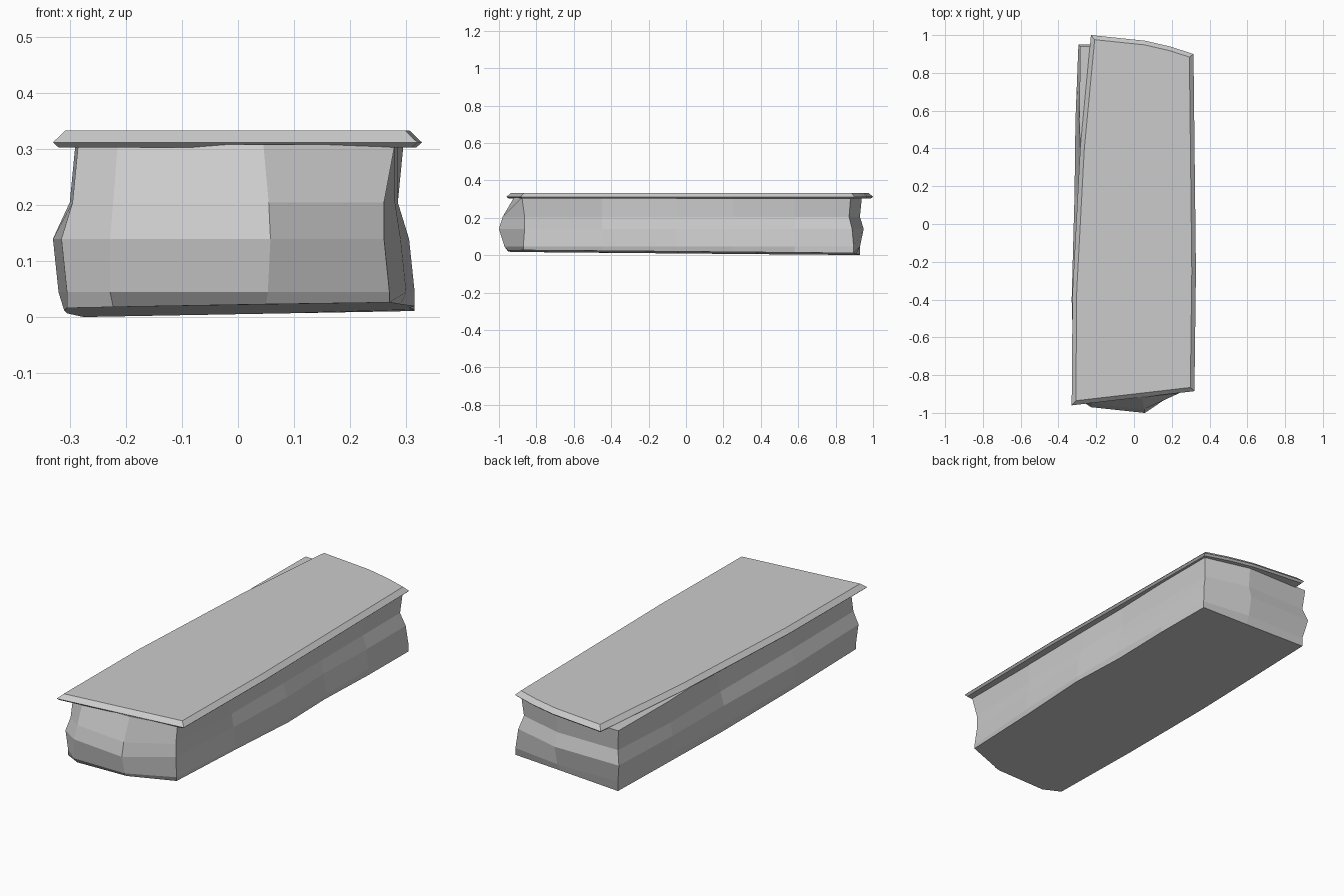
import bpy, bmesh
from mathutils import Vector

if "Cube" in bpy.data.objects:
    bpy.data.objects.remove(bpy.data.objects["Cube"])


def outward(pts, i):
    # mitred outward direction of a counter-clockwise outline
    a, b, c = (Vector(pts[(i + k) % len(pts)]) for k in (-1, 0, 1))
    d1, d2 = (b - a).normalized(), (c - b).normalized()
    n1, n2 = Vector((d1.y, -d1.x)), Vector((d2.y, -d2.x))
    return (n1 + n2) / max(0.6, 1 + n1.dot(n2))


def loft(name, rings):
    bm = bmesh.new()
    vr = [[bm.verts.new(p) for p in ring] for ring in rings]
    n = len(vr[0])
    for lo, hi in zip(vr, vr[1:]):
        for i in range(n):
            j = (i + 1) % n
            bm.faces.new((lo[i], lo[j], hi[j], hi[i]))
    bm.faces.new(vr[0][::-1])
    bm.faces.new(vr[-1])
    bmesh.ops.recalc_face_normals(bm, faces=bm.faces)
    me = bpy.data.meshes.new(name)
    bm.to_mesh(me)
    bm.free()
    ob = bpy.data.objects.new(name, me)
    bpy.context.collection.objects.link(ob)
    return ob


# Rough-hewn stone body: plan point, then outward offset at each height
columns = [
    (-.295, -.90, (.01, .01, .02, .00, -.01)),
    (-.22, -.94, (.01, .03, .03, .01, -.02)),
    (.05, -.95, (.00, .02, .05, .03, -.03)),
    (.27, -.87, (.00, .00, -.01, -.01, .01)),
    (.29, -.45, (.00, .01, .00, -.01, -.01)),
    (.295, -.05, (.02, .02, .01, -.01, -.01)),
    (.295, .25, (.01, .02, .00, -.01, -.01)),
    (.295, .58, (.02, .02, .01, -.01, .00)),
    (.295, .88, (.02, .02, .01, -.01, .00)),
    (.06, .93, (-.02, .00, .02, .00, .01)),
    (-.275, .93, (.00, .00, .02, .00, .01)),
    (-.29, .55, (.00, .01, .02, .01, .00)),
    (-.295, .15, (.01, .02, .02, .00, -.02)),
    (-.30, -.40, (.01, .02, .03, .00, -.01)),
]
levels = (None, .045, .14, .205, .308)
plan = [c[:2] for c in columns]
rings = []
for k, z in enumerate(levels):
    ring = []
    for i, (x, y, off) in enumerate(columns):
        p = Vector((x, y)) + outward(plan, i) * off[k]
        h = .014 + .018 * x - .009 * y if z is None else z   # tilted underside
        ring.append((p.x, p.y, h))
    rings.append(ring)
loft("stone_body", rings)

# Thin bevelled slab on top
slab = [(-.33, -.96), (.32, -.885), (.328, -.25), (.315, .90), (.19, .94),
        (.06, .97), (-.228, 1.0), (-.285, .40), (-.325, -.35)]
rings = []
for inset, z in ((.01, .303), (0, .312), (.022, .333)):
    ring = []
    for i, p in enumerate(slab):
        q = Vector(p) - outward(slab, i) * inset
        ring.append((q.x, q.y, z))
    rings.append(ring)
loft("top_slab", rings)
